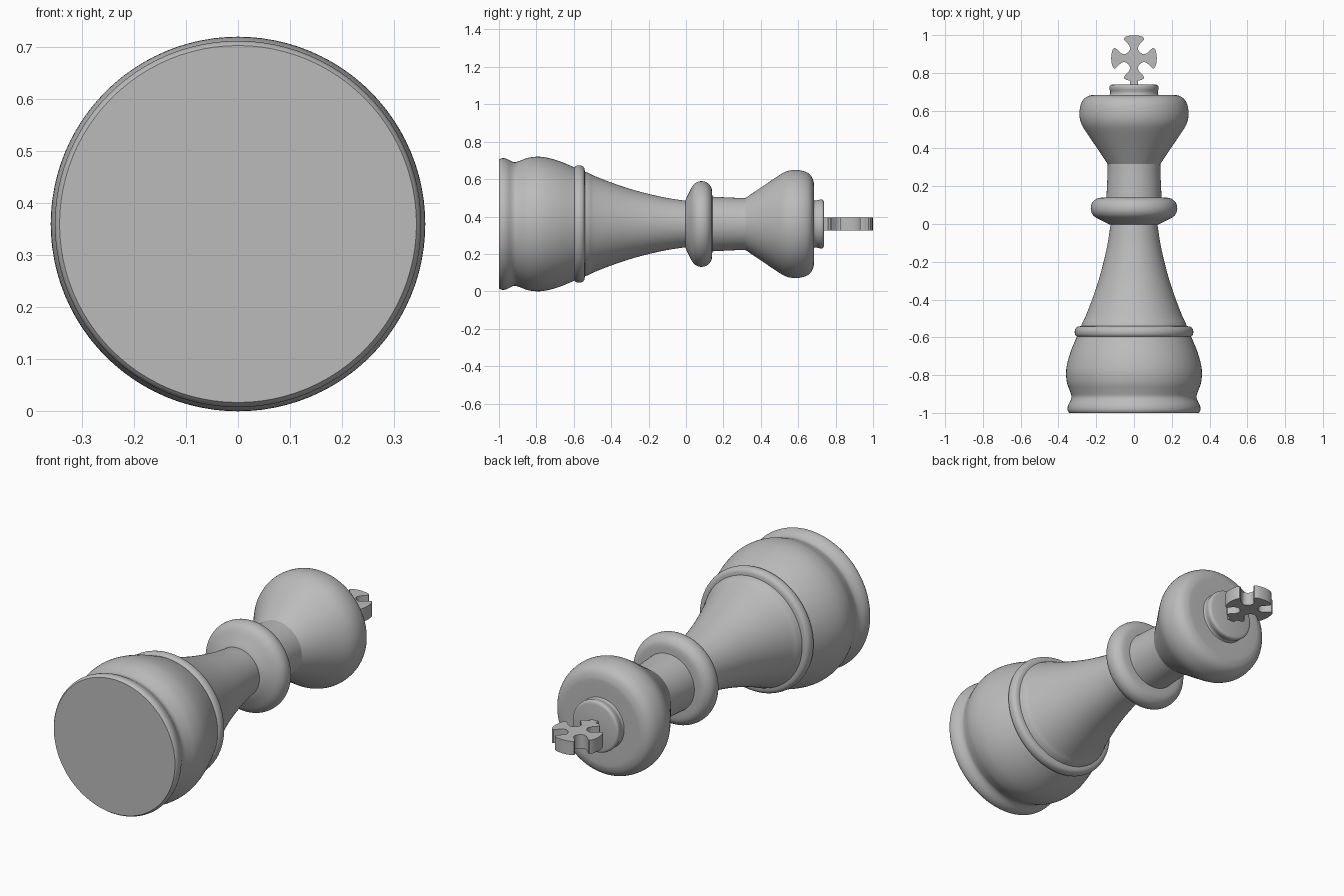
import bpy
import bmesh
from math import cos, sin, pi, radians
from mathutils import Vector

cube = bpy.data.objects.get("Cube")
if cube:
    bpy.data.objects.remove(cube, do_unlink=True)

AXIS_Z = 0.36
SIDES = 96

grey = bpy.data.materials.new("plain grey")
grey.use_nodes = True
GREY = (0.5, 0.5, 0.5, 1)
grey.diffuse_color = GREY
grey.node_tree.nodes["Principled BSDF"].inputs["Base Color"].default_value = GREY


def finish(name, bm, angle):
    bmesh.ops.recalc_face_normals(bm, faces=bm.faces)
    mesh = bpy.data.meshes.new(name)
    bm.to_mesh(mesh)
    bm.free()
    mesh.materials.append(grey)
    obj = bpy.data.objects.new(name, mesh)
    bpy.context.collection.objects.link(obj)
    bpy.ops.object.select_all(action="DESELECT")
    obj.select_set(True)
    bpy.context.view_layer.objects.active = obj
    bpy.ops.object.shade_smooth_by_angle(angle=radians(angle))
    return obj


def smooth_curve(points, steps=4):
    """Catmull-Rom curve through the points."""
    pts = [Vector(p) for p in points]
    pts = [pts[0] * 2 - pts[1]] + pts + [pts[-1] * 2 - pts[-2]]
    out = []
    for a, b, c, d in zip(pts, pts[1:], pts[2:], pts[3:]):
        for k in range(steps):
            t = k / steps
            out.append(0.5 * (2 * b + (c - a) * t + (2 * a - 5 * b + 4 * c - d) * t ** 2
                              + (3 * b - a - 3 * c + d) * t ** 3))
    return out + [pts[-2]]


def lathe(name, points):
    """Turned part along y from (y, radius) points, capped at both ends."""
    bm = bmesh.new()
    rings = []
    for y, r in smooth_curve(points):
        rings.append([bm.verts.new((r * cos(2 * pi * i / SIDES), y,
                                    AXIS_Z + r * sin(2 * pi * i / SIDES)))
                      for i in range(SIDES)])
    for lo, hi in zip(rings, rings[1:]):
        for i in range(SIDES):
            j = (i + 1) % SIDES
            bm.faces.new((lo[i], lo[j], hi[j], hi[i]))
    bm.faces.new(rings[0])
    bm.faces.new(rings[-1])
    return finish(name, bm, 35)


def plate(name, outline, half):
    """Flat part extruded in z about the axis."""
    bm = bmesh.new()
    face = bm.faces.new([bm.verts.new((x, y, AXIS_Z - half)) for x, y in outline])
    top = bmesh.ops.extrude_face_region(bm, geom=[face])["geom"]
    bmesh.ops.translate(bm, vec=(0, 0, 2 * half),
                        verts=[v for v in top if isinstance(v, bmesh.types.BMVert)])
    return finish(name, bm, 30)


# Turned body, from foot to top
lathe("base", [(-1, 0.343), (-0.99, 0.35), (-0.975, 0.352), (-0.955, 0.347), (-0.93, 0.334),
               (-0.91, 0.331), (-0.88, 0.341), (-0.84, 0.355), (-0.79, 0.36), (-0.74, 0.354),
               (-0.68, 0.337), (-0.62, 0.313), (-0.58, 0.295)])
lathe("base_ring", [(-0.598, 0.28), (-0.597, 0.3), (-0.587, 0.311), (-0.57, 0.314),
                    (-0.553, 0.309), (-0.543, 0.296), (-0.54, 0.27)])
lathe("body", [(-0.56, 0.285), (-0.535, 0.278), (-0.515, 0.27), (-0.49, 0.257), (-0.4, 0.222),
               (-0.3, 0.188), (-0.2, 0.161), (-0.1, 0.139), (0, 0.124), (0.02, 0.122)])
lathe("collar", [(-0.005, 0.115), (-0.002, 0.13), (0.015, 0.165), (0.035, 0.203), (0.055, 0.222),
                 (0.08, 0.229), (0.107, 0.224), (0.127, 0.208), (0.138, 0.185), (0.141, 0.14)])
lathe("neck", [(0.12, 0.147), (0.2, 0.143), (0.27, 0.14), (0.33, 0.139)])
lathe("crown", [(0.31, 0.135), (0.325, 0.144), (0.42, 0.208), (0.5, 0.262), (0.54, 0.282),
                (0.58, 0.289), (0.62, 0.285), (0.65, 0.274), (0.67, 0.256), (0.681, 0.23),
                (0.684, 0.2), (0.684, 0.1)])
lathe("top_knob", [(0.675, 0.135), (0.688, 0.127), (0.7, 0.126), (0.715, 0.13), (0.728, 0.13),
                   (0.735, 0.125), (0.738, 0.115)])

# Cross with four flared arms, each given as (distance out, half width)
half_arm = [(0.045, 0.022), (0.056, 0.021), (0.068, 0.026), (0.08, 0.036), (0.091, 0.047),
            (0.099, 0.054), (0.106, 0.054), (0.114, 0.043), (0.119, 0.024)]
arm = [(0.031, -0.031)] + [(d, -w) for d, w in half_arm] + [(0.121, 0)] + half_arm[::-1]
cross = []
for turn in range(4):
    c, s = cos(turn * pi / 2), sin(turn * pi / 2)
    cross += [(d * c - w * s, 0.878 + d * s + w * c) for d, w in arm]
plate("cross", cross, 0.035)

# Short stem joining the cross to the knob
plate("cross_stem", [(-0.02, 0.72), (0.02, 0.72), (0.02, 0.79), (-0.02, 0.79)], 0.0345)
